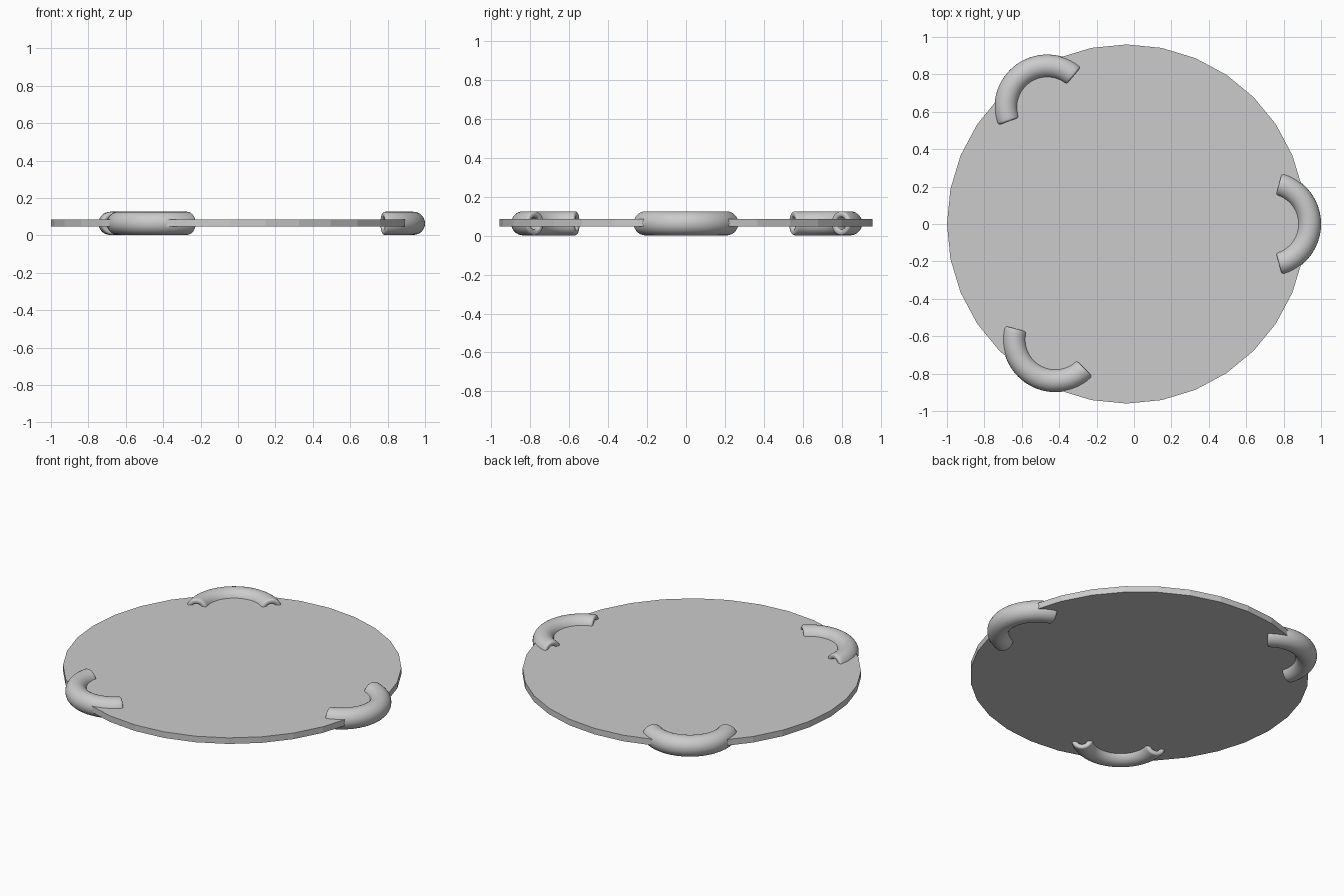
import bpy, bmesh
from math import sin, cos, pi, radians

cube = bpy.data.objects.get("Cube")
if cube:
    bpy.data.objects.remove(cube)

grey = bpy.data.materials.new("plain_grey")
grey.use_nodes = True
colour = (0.6, 0.6, 0.6, 1)
grey.diffuse_color = colour
grey.node_tree.nodes["Principled BSDF"].inputs["Base Color"].default_value = colour

MID_Z = 0.064
BEND, TUBE, BORE, LIP = 0.22, 0.062, 0.032, 0.012
HALF_SPAN = radians(75)


def add_object(name, bm, location):
    bmesh.ops.recalc_face_normals(bm, faces=bm.faces)
    mesh = bpy.data.meshes.new(name)
    bm.to_mesh(mesh)
    bm.free()
    mesh.materials.append(grey)
    obj = bpy.data.objects.new(name, mesh)
    obj.location = location
    bpy.context.collection.objects.link(obj)
    return obj


def handle(name, x, y, heading):
    """Hollow bent tube with rounded lips, opening toward the disc centre."""
    steps, sides = 28, 28
    end = HALF_SPAN - LIP / BEND
    outer = [(-end + 2 * end * i / steps, TUBE) for i in range(steps + 1)]
    lip = [(end + sin(t) * LIP / BEND, r + s * LIP * (1 - cos(t)))
           for r, s, order in ((TUBE, -1, (1, 2, 3, 4)), (BORE, 1, (4, 3, 2, 1)))
           for t in (k * pi / 8 for k in order)]
    inner = [(a, BORE) for a, _ in reversed(outer)]
    rings = outer + lip + inner + [(-a, r) for a, r in reversed(lip)]

    bm = bmesh.new()
    loops = []
    for a, r in rings:
        a += radians(heading)
        loop = []
        for k in range(sides):
            t = 2 * pi * k / sides
            d = BEND + r * cos(t)
            loop.append(bm.verts.new((d * cos(a), d * sin(a), r * sin(t))))
        loops.append(loop)
    for i, loop in enumerate(loops):
        following = loops[(i + 1) % len(loops)]
        for k in range(sides):
            n = (k + 1) % sides
            bm.faces.new((loop[k], loop[n], following[n], following[k]))
    for face in bm.faces:
        face.smooth = True
    return add_object(name, bm, (x, y, MID_Z))


# Thin flat-sided disc
bm = bmesh.new()
bmesh.ops.create_cone(bm, cap_ends=True, segments=32, radius1=0.96, radius2=0.96, depth=0.038)
add_object("disc", bm, (-0.04, 0, MID_Z + 0.002))

# Three tubes gripping the rim
handle("left_handle", 0.718, 0, 0)
handle("back_right_handle", -0.464, 0.624, 125)
handle("front_right_handle", -0.42, -0.617, 240)
